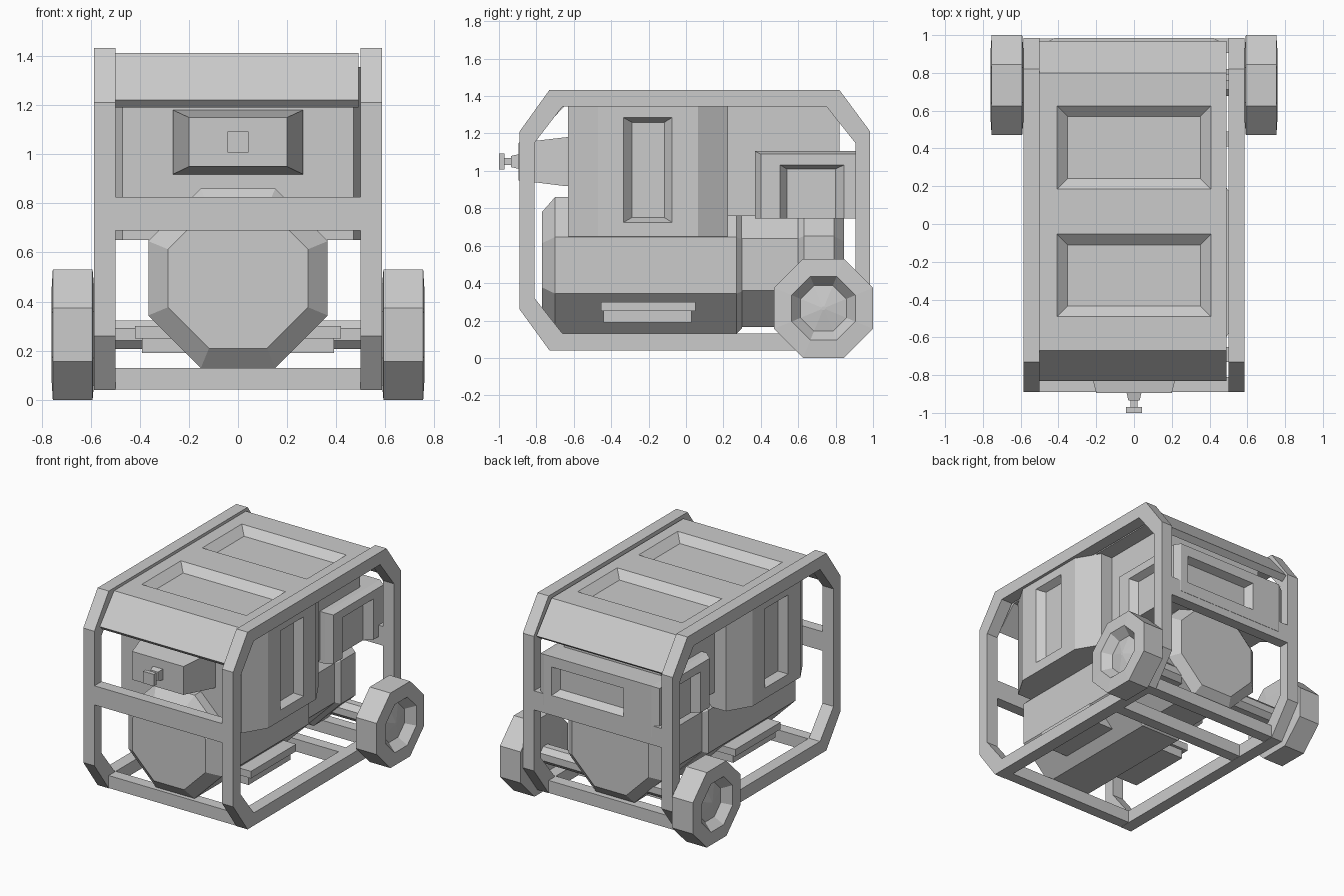
import bpy, bmesh, math

if "Cube" in bpy.data.objects:
    bpy.data.objects.remove(bpy.data.objects["Cube"])


def loft(name, rings):
    """Closed solid through rings of equal point count, capped at both ends."""
    bm = bmesh.new()
    vs = [[bm.verts.new(p) for p in r] for r in rings]
    n = len(rings[0])
    for a, b in zip(vs, vs[1:]):
        for i in range(n):
            j = (i + 1) % n
            bm.faces.new((a[i], a[j], b[j], b[i]))
    bm.faces.new(vs[0])
    bm.faces.new(vs[-1])
    bmesh.ops.recalc_face_normals(bm, faces=bm.faces)
    me = bpy.data.meshes.new(name)
    bm.to_mesh(me)
    bm.free()
    ob = bpy.data.objects.new(name, me)
    bpy.context.collection.objects.link(ob)
    return ob


def place(axis, pos, u, v):
    """Point at pos along axis, (u, v) in the other two axes in order."""
    return {'x': (pos, u, v), 'y': (u, pos, v), 'z': (u, v, pos)}[axis]


def rect(axis, pos, u0, u1, v0, v1):
    return [place(axis, pos, *p) for p in ((u0, v0), (u1, v0), (u1, v1), (u0, v1))]


def prism(name, axis, a, b, prof):
    return loft(name, [[place(axis, t, *p) for p in prof] for t in (a, b)])


def box(name, x0, x1, y0, y1, z0, z1):
    return loft(name, [rect('z', z, x0, x1, y0, y1) for z in (z0, z1)])


def turned(name, axis, cu, cv, steps, n=8):
    """Faceted turned part; steps are (position, distance to flat)."""
    k = 1 / math.cos(math.pi / n)
    ang = [(i + .5) * 2 * math.pi / n for i in range(n)]
    return loft(name, [[place(axis, p, cu + r * k * math.cos(a), cv + r * k * math.sin(a))
                        for a in ang] for p, r in steps])


def cut(ob, axis, p0, r0, p1, r1):
    """Tapered pocket from rectangle r0 at p0 to r1 at p1."""
    c = loft("pocket_cutter", [rect(axis, p0, *r0), rect(axis, p1, *r1)])
    m = ob.modifiers.new("pocket", 'BOOLEAN')
    m.operation, m.object, m.solver = 'DIFFERENCE', c, 'EXACT'
    bpy.context.view_layer.objects.active = ob
    bpy.ops.object.modifier_apply(modifier=m.name)
    bpy.data.objects.remove(c)


# Side frames: octagonal loops
outer = [(-.73, .04), (.82, .04), (.985, .26), (.985, 1.21), (.82, 1.433),
         (-.73, 1.433), (-.89, 1.21), (-.89, .26)]
inner = [(-.66, .13), (.75, .13), (.905, .32), (.905, 1.15), (.75, 1.345),
         (-.66, 1.345), (-.81, 1.15), (-.81, .32)]
for s, side in ((1, "right"), (-1, "left")):
    a, b = s * .499, s * .586
    fr = [[(x, *p) for p in prof] for x, prof in
          ((a, outer), (b, outer), (b, inner), (a, inner), (a, outer))]
    ob = loft(side + "_frame", fr)
    bm = bmesh.new()
    bm.from_mesh(ob.data)
    bmesh.ops.delete(bm, geom=[f for f in bm.faces if len(f.verts) == 8], context='FACES')
    bmesh.ops.remove_doubles(bm, verts=bm.verts, dist=1e-4)
    bmesh.ops.recalc_face_normals(bm, faces=bm.faces)
    bm.to_mesh(ob.data)
    bm.free()

# Cross bars
box("front_middle_bar", -.5, .5, -.89, -.81, .69, .825)
box("rear_middle_bar", -.5, .5, .905, .983, .69, .825)
box("front_bottom_bar", -.5, .5, -.73, -.65, .042, .13)
box("centre_bottom_bar", -.5, .5, .41, .49, .042, .13)
box("rear_bottom_bar", -.5, .5, .74, .82, .042, .13)

# Roof with sloped ends and two pans
roof = prism("roof", 'x', -.5, .49,
             [(-.83, 1.22), (-.67, 1.413), (.80, 1.413), (.97, 1.21),
              (.93, 1.18), (.78, 1.345), (-.65, 1.345), (-.80, 1.19)])
for y0, y1 in ((.185, .625), (-.49, -.055)):
    # taper extended slightly above the surface
    cut(roof, 'z', 1.423, (-.42, .42, y0 - .012, y1 + .012),
        1.363, (-.352, .352, y0 + .055, y1 - .055))

# Upper housing with angled corners and side vents
plan = [(.47, -.63), (.565, -.47), (.565, .065), (.47, .225)]
housing = prism("upper_housing", 'z', .65, 1.355,
                plan + [(-x, y) for x, y in reversed(plan)])
for s in (1, -1):
    cut(housing, 'x', s * .575, (-.343, -.067, .72, 1.29),
        s * .515, (-.29, -.115, .75, 1.26))
box("rear_tank", -.38, .38, .2, .82, .76, 1.355)

# Engine and alternator drums
turned("engine_drum", 'y', 0, .495, [(-.77, .285), (-.70, .365), (.27, .365), (.30, .335)])
turned("alternator_drum", 'y', 0, .5, [(.28, .335), (.60, .335), (.63, .365), (.79, .365), (.845, .30)])
box("upper_mount", -.42, .42, -.455, .05, .25, .30)
box("lower_mount", -.39, .39, -.44, .03, .19, .25)

# Rear control box, tapered at the sides, with side and rear pockets
cbox = loft("control_box", [rect('x', x, *r) for x, r in (
    (-.465, (.40, .96, .745, 1.09)), (-.42, (.37, .985, .745, 1.105)),
    (.42, (.37, .985, .745, 1.105)), (.465, (.40, .96, .745, 1.09)))])
for s in (1, -1):
    cut(cbox, 'x', s * .475, (.495, .855, .70, 1.037), s * .415, (.54, .80, .70, 1.01))
cut(cbox, 'y', .995, (-.205, .365, .825, 1.035), .93, (-.17, .33, .86, 1.01))

# Front air filter and knob
loft("air_filter", [rect('y', -.6, -.265, .265, .918, 1.18),
                    rect('y', -.64, -.265, .265, .918, 1.18),
                    rect('y', -.895, -.2, .2, .95, 1.15)])
turned("filter_knob", 'y', 0, 1.05, [(-.88, .042), (-.935, .03), (-.935, .018), (-.97, .018),
                                     (-.97, .042), (-1, .042)], 4)

# Axle and wheels with dished hubs
turned("axle", 'x', .735, .266, [(-.62, .058), (.62, .058)])
for s, side in ((1, "right"), (-1, "left")):
    turned(side + "_wheel", 'x', .735, .265,
           [(s * x, r) for x, r in ((.584, .17), (.592, .265), (.754, .265),
                                    (.76, .17), (.70, .122), (.72, .01))])
